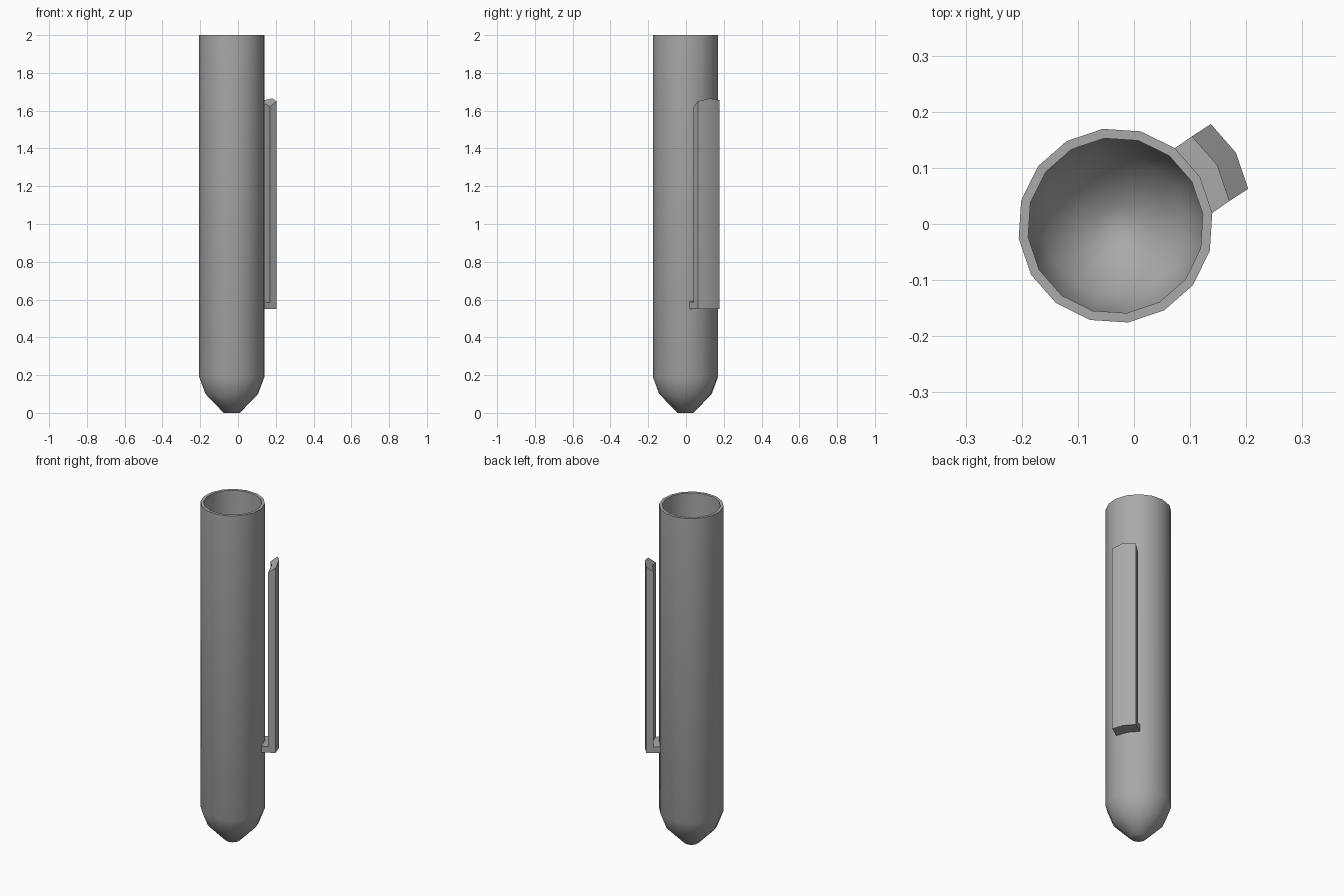
import bpy, bmesh, math
from mathutils import Vector

cube = bpy.data.objects.get("Cube")
if cube:
    bpy.data.objects.remove(cube, do_unlink=True)

grey = bpy.data.materials.new("plain_grey")
grey.use_nodes = True
colour = (0.4, 0.4, 0.4, 1)
grey.diffuse_color = colour
grey.node_tree.nodes["Principled BSDF"].inputs["Base Color"].default_value = colour

SIDES = 16
START = math.radians(7.5)
CENTRE = Vector((-0.033, -0.003, 0))


def ring_point(i, radius, z):
    a = START + i * math.tau / SIDES
    return CENTRE + Vector((radius * math.cos(a), radius * math.sin(a), z))


def finish(name, bm, angle):
    bmesh.ops.recalc_face_normals(bm, faces=bm.faces)
    mesh = bpy.data.meshes.new(name)
    bm.to_mesh(mesh)
    bm.free()
    mesh.materials.append(grey)
    obj = bpy.data.objects.new(name, mesh)
    bpy.context.collection.objects.link(obj)
    bpy.ops.object.select_all(action='DESELECT')
    obj.select_set(True)
    bpy.context.view_layer.objects.active = obj
    bpy.ops.object.shade_smooth_by_angle(angle=math.radians(angle))


# Hollow cap body: outer wall up to the rim, then the inner wall back down
profile = [(0.043, 0), (0.14, 0.1), (0.174, 0.19), (0.174, 2),
           (0.157, 2), (0.157, 0.195), (0.126, 0.112), (0.036, 0.018)]
bm = bmesh.new()
rings = [[bm.verts.new(ring_point(i, r, z)) for i in range(SIDES)] for r, z in profile]
for low, high in zip(rings, rings[1:]):
    for i in range(SIDES):
        j = (i + 1) % SIDES
        bm.faces.new((low[i], low[j], high[j], high[i]))
bm.faces.new(rings[0])
bm.faces.new(rings[-1])
finish("cap_body", bm, 50)


# Clip pieces follow two sides of the body, pushed outwards
near = Vector((0.03, 0.021, 0))
far = Vector((0.064, 0.043, 0))


def curved_slab(name, inner, outer, bottom, inner_tops, outer_tops):
    bm = bmesh.new()
    grid = []
    for i in range(3):
        p = ring_point(i, 0.174, 0)
        corners = [(inner, bottom), (outer, bottom),
                   (outer, outer_tops[i]), (inner, inner_tops[i])]
        grid.append([bm.verts.new(p + off + Vector((0, 0, z))) for off, z in corners])
    for a, b in zip(grid, grid[1:]):
        for k in range(4):
            m = (k + 1) % 4
            bm.faces.new((a[k], a[m], b[m], b[k]))
    bm.faces.new(grid[0])
    bm.faces.new(grid[-1])
    finish(name, bm, 35)


curved_slab("clip_bridge", Vector(), near, 0.55, [0.59] * 3, [0.585] * 3)
curved_slab("clip_blade", near, far, 0.55, (1.62, 1.635, 1.625), (1.65, 1.665, 1.655))
